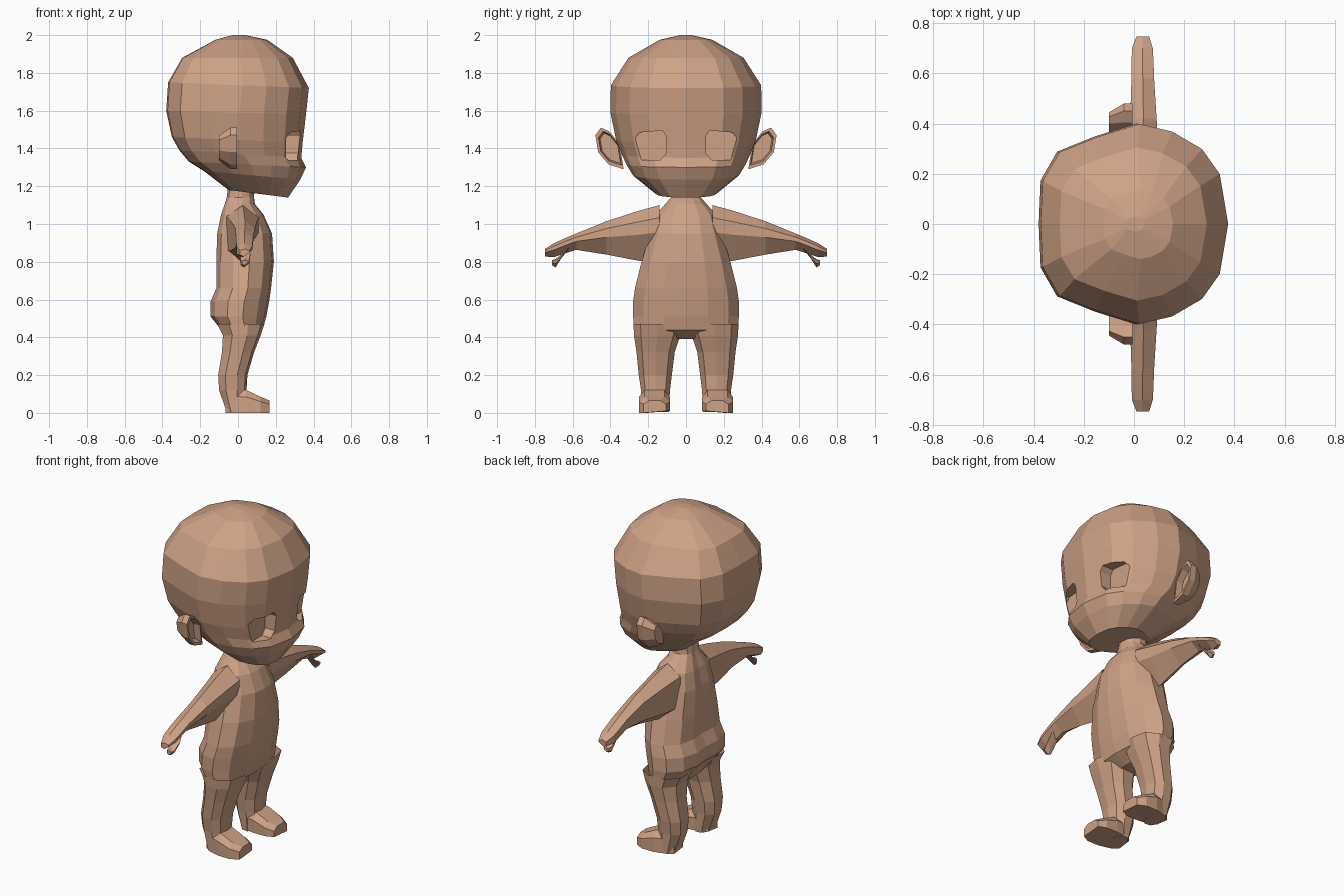
import bpy, bmesh, math

if "Cube" in bpy.data.objects:
    bpy.data.objects.remove(bpy.data.objects["Cube"])

skin = bpy.data.materials.new("skin")
skin.diffuse_color = (0.62, 0.36, 0.24, 1)
skin.use_nodes = True
skin.node_tree.nodes["Principled BSDF"].inputs["Base Color"].default_value = skin.diffuse_color


def loft(name, rings, start=True, end=True, mirror=False):
    """Skin a list of equal-sized point rings; optionally cap and mirror over y."""
    bm = bmesh.new()
    vs = [[bm.verts.new(p) for p in r] for r in rings]
    n = len(rings[0])
    for a, b in zip(vs, vs[1:]):
        for i in range(n):
            j = (i + 1) % n
            bm.faces.new((a[i], a[j], b[j], b[i]))
    if start:
        bm.faces.new(vs[0])
    if end:
        bm.faces.new(vs[-1])
    bmesh.ops.recalc_face_normals(bm, faces=bm.faces)
    me = bpy.data.meshes.new(name)
    bm.to_mesh(me)
    bm.free()
    me.materials.append(skin)
    ob = bpy.data.objects.new(name, me)
    bpy.context.collection.objects.link(ob)
    if mirror:
        m = ob.modifiers.new("mirror", 'MIRROR')
        m.use_axis = (False, True, False)
        m.use_mirror_merge = False
    return ob


def both_sides(half):
    return half + [(u, -v) for u, v in reversed(half[1:-1])]


def ring(plan, zf, zb, xf, xb, w, yc=0):
    """Tilted horizontal ring: plan (u, v) stretched to x from xb to xf, half width w."""
    return [(xb + (xf - xb) * (u + 1) / 2, yc + v * w,
             zb + (zf - zb) * (u + 1) / 2) for u, v in plan]


# Head: tilted rings from crown to jaw
head_plan = both_sides([(1, 0), (.91, .5), (.72, .75), (.4, .925), (.05, 1),
                        (-.4, .87), (-.8, .72), (-.98, .43), (-1, 0)])
head = loft("head", [ring(head_plan, *r) for r in [
    (2.0, 2.0, .04, -.03, .03),
    (1.975, 1.975, .155, -.12, .14),
    (1.88, 1.88, .29, -.295, .305),
    (1.72, 1.75, .375, -.37, .398),
    (1.58, 1.60, .36, -.38, .40),
    (1.43, 1.46, .342, -.35, .37),
    (1.35, 1.39, .335, -.31, .34),
    (1.30, 1.33, .36, -.26, .315),
    (1.235, 1.28, .33, -.18, .28),
    (1.14, 1.18, .265, -.05, .16)]])

# Eye sockets: octagonal cuts into the face
octagon = [(-.085, .04), (-.06, .07), (.06, .08), (.08, .05),
           (.08, -.04), (.05, -.075), (-.05, -.075), (-.085, -.03)]
for side in (-1, 1):
    cutter = loft("eye_cutter", [[(x, side * (.185 - a), 1.415 + b) for a, b in octagon]
                                 for x in (.255, .5)])
    cutter.hide_render = True
    cutter.hide_viewport = True
    cut = head.modifiers.new("eye", 'BOOLEAN')
    cut.operation = 'DIFFERENCE'
    cut.solver = 'EXACT'
    cut.object = cutter

# Ears: cupped plates tapering to the back
ear = [(.33, 1.29), (.35, 1.42), (.405, 1.49), (.45, 1.51), (.48, 1.47),
       (.465, 1.38), (.41, 1.315)]


def ear_ring(x, s):
    return [(x, .39 + (y - .39) * s, 1.405 + (z - 1.405) * s) for y, z in ear]


loft("ear", [ear_ring(-.10, .6), ear_ring(-.04, 1), ear_ring(-.005, 1),
             ear_ring(-.005, .82), ear_ring(-.045, .72)], mirror=True)

# Neck and torso
body_plan = both_sides([(1, 0), (.93, .42), (.65, .8), (.15, 1),
                        (-.4, .95), (-.85, .7), (-1, .35), (-.95, 0)])
loft("torso", [ring(body_plan, z, z, xf, xb, w) for z, xf, xb, w in [
    (1.22, .08, -.05, .075),
    (1.14, .085, -.06, .08),
    (1.105, .09, -.07, .11),
    (1.05, .135, -.09, .16),
    (.95, .18, -.11, .19),
    (.80, .19, -.115, .235),
    (.66, .175, -.115, .27),
    (.59, .165, -.145, .28),
    (.51, .15, -.145, .28),
    (.44, .13, -.09, .275),
    (.39, .06, -.06, .10)]], start=False)

# Legs
leg_plan = both_sides([(1, 0), (.85, .7), (.3, 1), (-.5, .95), (-1, .45), (-1, 0)])
loft("leg", [ring(leg_plan, z, z, xf, xb, (yo - yi) / 2, (yo + yi) / 2)
             for z, xf, xb, yi, yo in [
    (.47, .14, -.11, .03, .278),
    (.41, .12, -.08, .03, .275),
    (.32, .085, -.085, .06, .262),
    (.20, .05, -.105, .075, .25),
    (.12, .045, -.10, .085, .238),
    (.005, .03, -.06, .09, .235)]], start=False, mirror=True)

# Feet: wedge sections along x
loft("foot", [[(x, yi, .01), (x, yi, h * .7), (x, yi + .03, h),
               (x, yo - .03, h), (x, yo, h * .7), (x, yo, 0)]
              for x, yi, yo, h in [
    (-.065, .12, .205, .08),
    (-.03, .095, .23, .125),
    (.045, .085, .25, .12),
    (.12, .085, .25, .085),
    (.168, .105, .225, .065)]], mirror=True)

# Arms and mitten fingers: sections along y, lower edge lying towards the back
arm_plan = [(.5, 1), (1, .78), (1, .52), (.4, 0), (0, .2), (0, .8)]


def arm_ring(y, zt, zb, x0, x1, lean=0):
    return [(x0 + (x1 - x0) * u, y + lean * (v - .5), zb + (zt - zb) * v)
            for u, v in arm_plan]


loft("arm", [arm_ring(*r) for r in [
    (.14, 1.10, .80, -.06, .11),
    (.25, 1.07, .805, -.04, .10),
    (.42, 1.015, .838, -.015, .09),
    (.58, .95, .863, -.01, .08),
    (.64, .925, .845, -.01, .078),
    (.70, .898, .824, -.008, .075),
    (.747, .868, .828, .01, .06)]], start=False, mirror=True)

# Thumbs
loft("thumb", [arm_ring(*r) for r in [
    (.62, .895, .855, .01, .06, -.02),
    (.655, .855, .80, .01, .065, -.04),
    (.69, .815, .77, .015, .06, 0),
    (.71, .808, .782, .022, .052, 0)]], mirror=True)
